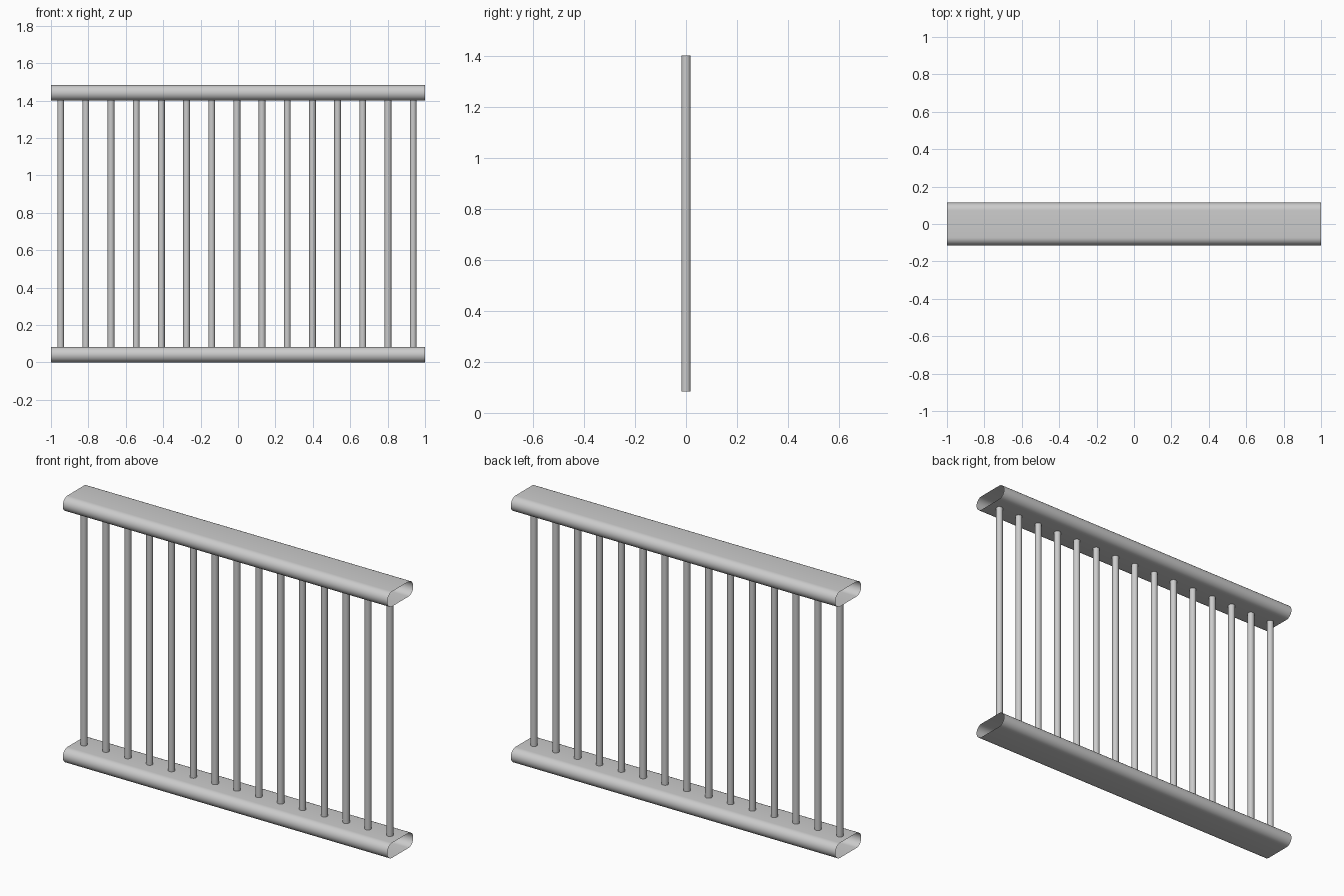
import bpy, bmesh, math

if "Cube" in bpy.data.objects:
    bpy.data.objects.remove(bpy.data.objects["Cube"])

HALF_LEN, HALF_W, RAIL_H, TOTAL_H = 1.0, 0.114, 0.083, 1.483
BAR_R, BAR_COUNT, FIRST_X, PITCH = 0.018, 15, -0.948, 0.1346


def finish(bm, name):
    mesh = bpy.data.meshes.new(name)
    bmesh.ops.recalc_face_normals(bm, faces=bm.faces)
    bm.to_mesh(mesh)
    bm.free()
    obj = bpy.data.objects.new(name, mesh)
    bpy.context.collection.objects.link(obj)
    bpy.ops.object.select_all(action='DESELECT')
    obj.select_set(True)
    bpy.context.view_layer.objects.active = obj
    bpy.ops.object.shade_smooth_by_angle(angle=math.radians(35))
    return obj


def rail(name, z):
    """Open-ended sheet tube with a stadium cross-section, running along x."""
    r, steps = RAIL_H / 2, 16
    bm = bmesh.new()
    profile = []
    for side in (1, -1):
        for i in range(steps + 1):
            a = -math.pi / 2 + math.pi * i / steps
            y = side * (HALF_W - r + r * math.cos(a))
            profile.append(bm.verts.new((-HALF_LEN, y, z + r + side * r * math.sin(a))))
    edges = [bm.edges.new((profile[i - 1], v)) for i, v in enumerate(profile)]
    out = bmesh.ops.extrude_edge_only(bm, edges=edges)["geom"]
    moved = [g for g in out if isinstance(g, bmesh.types.BMVert)]
    bmesh.ops.translate(bm, verts=moved, vec=(2 * HALF_LEN, 0, 0))
    return finish(bm, name)


# Top and bottom rails
rail("bottom_rail", 0)
rail("top_rail", TOTAL_H - RAIL_H)

# Row of round bars held between the rails
bm = bmesh.new()
bar_len = TOTAL_H - 2 * RAIL_H
bmesh.ops.create_cone(bm, cap_ends=False, segments=32, radius1=BAR_R,
                      radius2=BAR_R, depth=bar_len)
bars = finish(bm, "vertical_bars")
bars.location = (FIRST_X, 0, TOTAL_H / 2)
array = bars.modifiers.new("repeat", 'ARRAY')
array.count = BAR_COUNT
array.use_relative_offset = False
array.use_constant_offset = True
array.constant_offset_displace = (PITCH, 0, 0)
